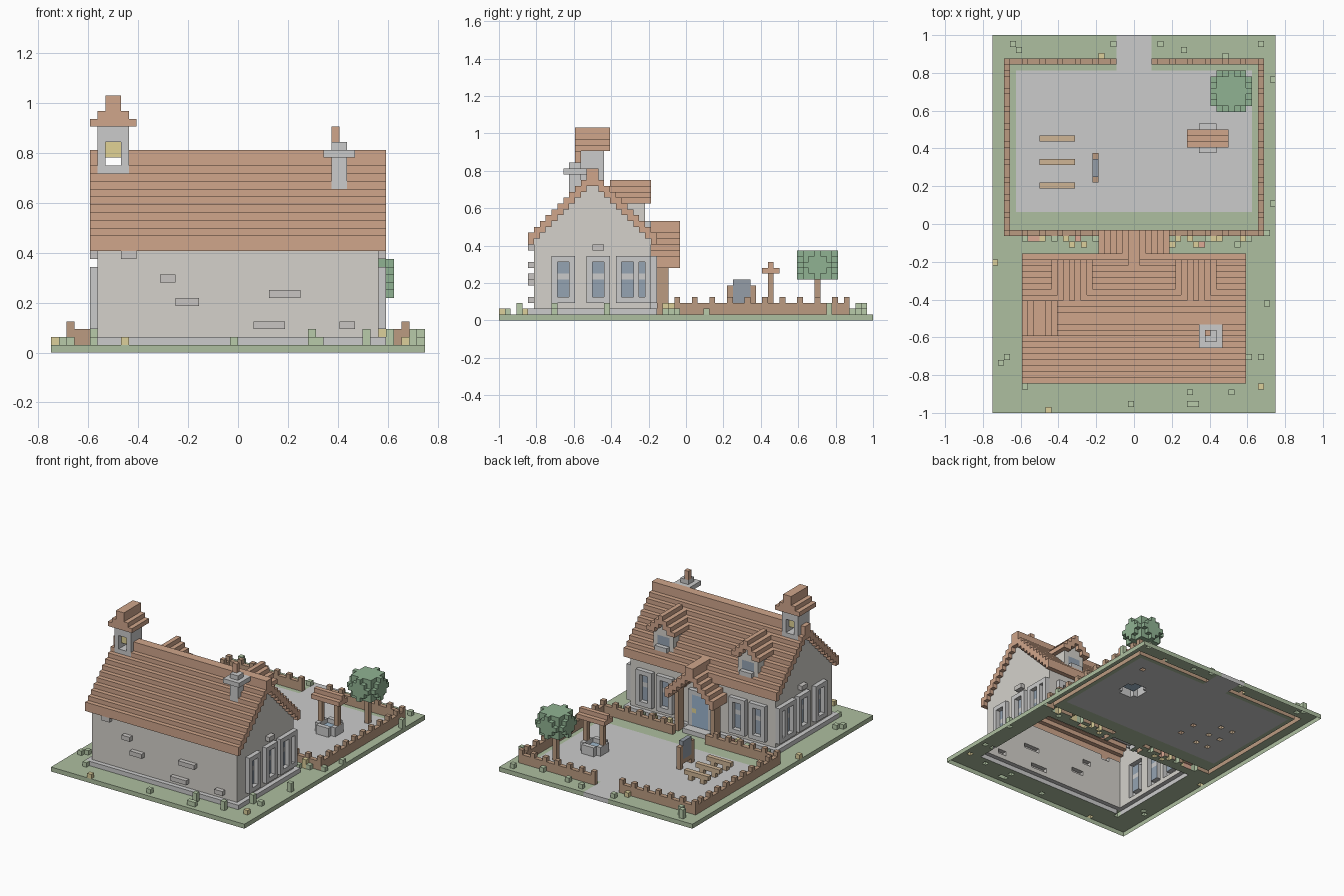
import bpy, bmesh, random

if "Cube" in bpy.data.objects:
    bpy.data.objects.remove(bpy.data.objects["Cube"])

random.seed(4)
U = 1 / 32            # size of one block
cells = {}            # block position -> part name


def box(part, x, y, z):
    """Fill a block range; part None carves it away."""
    for i in range(*x):
        for j in range(*y):
            for k in range(*z):
                if part:
                    cells[i, j, k] = part
                else:
                    cells.pop((i, j, k), None)


def both(part, x, y, z):
    """Fill a range and its mirror in x."""
    box(part, x, y, z)
    box(part, (-x[1], -x[0]), y, z)


# ground, paved yard and path
box("grass", (-24, 24), (-32, 32), (0, 1))
box("paving", (-20, 20), (2, 26), (0, 1))
box("paving", (-3, 3), (26, 32), (0, 1))

# house body with gables
box("plinth", (-19, 19), (-27, -5), (1, 2))
box("walls", (-18, 18), (-26, -6), (2, 14))
for d in range(10):
    box("walls", (-18, 18), (-17 - d, -15 + d), (13, 24 - d))

# main stepped roof with ridge cap
for d in range(11):
    for y in (-17 - d, -16 + d):
        box("roof", (-19, 19), (y, y + 1), (23 - d, 25 - d))
box("roof", (-19, 19), (-17, -15), (25, 26))

# protruding bricks on the front and the ends
for x0, x1, z in ((-15, -13, 12), (-10, -8, 9), (-8, -5, 6), (4, 8, 7), (2, 6, 3), (13, 15, 3)):
    box("bricks", (x0, x1), (-27, -26), (z, z + 1))
both("bricks", (18, 19), (-16, -14), (12, 13))

# gable-end windows
for a, b in ((-22, -20), (-16, -14), (-11, -9), (-8, -7)):
    both("window_frames", (18, 19), (a - 1, b + 1), (3, 4))
    both("window_frames", (18, 19), (a - 1, b + 1), (10, 11))
    for j in (a - 1, b):
        both("window_frames", (18, 19), (j, j + 1), (4, 10))
    both("glass", (17, 18), (a, b), (4, 10))
    both("window_frames", (17, 18), (a, b), (7, 8))

# yard-side windows
for a in (8, 13):
    both("window_frames", (a - 1, a + 3), (-6, -5), (3, 4))
    both("window_frames", (a - 1, a + 3), (-6, -5), (10, 11))
    for i in (a - 1, a + 2):
        both("window_frames", (i, i + 1), (-6, -5), (4, 10))
    both("glass", (a, a + 2), (-7, -6), (4, 10))
    both("window_frames", (a, a + 2), (-7, -6), (7, 8))

# dormers
both("walls", (8, 13), (-13, -7), (14, 21))
both("walls", (9, 12), (-13, -7), (21, 22))
both("walls", (10, 11), (-13, -7), (22, 23))
both("glass", (9, 12), (-8, -7), (17, 19))
both("window_frames", (9, 12), (-7, -6), (16, 17))
for d in range(4):
    for i in {10 - d, 10 + d}:
        both("dormer_roofs", (i, i + 1), (-13, -6), (max(20, 22 - d), 24 - d))

# porch: roof, posts, door and step
for d in range(6):
    both("porch_roof", (d, d + 1), (-9 if d < 2 else -7, -1), (14 - d, 16 - d))
box("porch_roof", (-1, 1), (-9, -1), (16, 17))
both("porch_posts", (4, 5), (-5, -3), (1, 10))
both("window_frames", (2, 3), (-6, -5), (2, 10))
box("window_frames", (-3, 3), (-6, -5), (9, 10))
box("door", (-2, 2), (-6, -5), (2, 9))
box("bell", (1, 2), (-6, -5), (5, 6))
box("plinth", (-3, 3), (-5, -3), (1, 2))

# bell tower
box("bell_tower", (-18, -14), (-18, -14), (21, 29))
box(None, (-17, -15), (-18, -14), (24, 27))
box("bell", (-17, -15), (-17, -15), (25, 27))
for i, z in enumerate(((29, 30), (30, 31), (31, 33))):
    box("bell_tower_roof", (-19 + i, -13 - i), (-19, -13), z)

# chimney
box("chimney", (12, 14), (-20, -18), (18, 27))
box("chimney", (11, 15), (-21, -17), (25, 26))
box("chimney_pot", (12, 13), (-19, -18), (27, 29))

# yard fence with raised posts
both("fence", (21, 22), (-2, 28), (1, 3))
both("fence", (3, 22), (27, 28), (1, 3))
both("fence", (4, 22), (-2, -1), (1, 3))
for j in range(-2, 28, 3):
    both("fence", (21, 22), (j, j + 1), (3, 4))
for i in range(3, 22, 3):
    both("fence", (i, i + 1), (27, 28), (3, 4))
    if i > 3:
        both("fence", (i, i + 1), (-2, -1), (3, 4))

# well
for r, s in ((1, 2), (2, 1)):
    box("well", (12 - r, 13 + r), (14 - s, 15 + s), (1, 3))
box(None, (11, 14), (13, 16), (2, 3))
box("water", (11, 14), (13, 16), (1, 2))
for i in (10, 14):
    box("well_posts", (i, i + 1), (14, 15), (3, 8))
box("well_roof", (9, 16), (13, 16), (8, 9))
box("well_roof", (9, 16), (14, 15), (9, 10))

# benches
for j in (6, 10, 14):
    box("benches", (-16, -10), (j, j + 1), (2, 3))
    for i in (-15, -12):
        box("benches", (i, i + 1), (j, j + 1), (1, 2))

# standing board
for j in (7, 11):
    box("board_frame", (-7, -6), (j, j + 1), (1, 6))
box("board_frame", (-7, -6), (8, 11), (2, 3))
box("board_slate", (-7, -6), (8, 11), (3, 7))

# tree
box("tree_trunk", (16, 17), (22, 23), (1, 8))
for i in range(-3, 4):
    for j in range(-3, 4):
        for k in range(-2, 3):
            if i * i + j * j + k * k <= 13:
                cells[16 + i, 22 + j, 9 + k] = "tree_leaves"

# flower bed along the fence
for i in list(range(-19, -6)) + list(range(6, 20)):
    if random.random() < 0.7:
        j = random.choice((-3, -3, -4))
        part = random.choice(("red_flowers", "yellow_flowers", "tufts"))
        box(part, (i, i + 1), (j, j + 1), (1, random.choice((2, 3))))

# scattered tufts and flowers
for n, (i, j) in enumerate(((-21, 30), (-4, 30), (4, 30), (21, 30), (-20, 29), (-6, 28), (8, 29),
                            (15, 28), (23, 24), (23, 3), (22, -2), (-24, -7), (22, -14),
                            (-22, -23), (-23, -24), (21, -23), (19, -23), (21, -28), (-19, -28),
                            (-1, -31), (9, -29), (9, -31), (10, -31), (-15, -32), (16, -29))):
    part = "yellow_flowers" if n % 6 == 5 else "tufts"
    box(part, (i, i + 1), (j, j + 1), (1, 3 if n % 4 == 0 else 2))

# colours of the parts
tile, wood, stone = (0.63, 0.38, 0.26), (0.50, 0.33, 0.22), (0.66, 0.64, 0.60)
colours = {
    "grass": (0.42, 0.52, 0.35), "tufts": (0.48, 0.60, 0.40), "tree_leaves": (0.28, 0.45, 0.29),
    "paving": (0.52, 0.52, 0.52), "walls": stone, "bricks": (0.58, 0.56, 0.54),
    "roof": tile, "dormer_roofs": tile, "porch_roof": tile, "bell_tower_roof": tile,
    "well_roof": tile, "chimney_pot": tile, "fence": wood, "porch_posts": wood,
    "well_posts": wood, "benches": (0.62, 0.46, 0.30), "board_frame": wood, "tree_trunk": wood,
    "glass": (0.30, 0.37, 0.45), "board_slate": (0.30, 0.34, 0.39), "water": (0.35, 0.48, 0.60),
    "door": (0.33, 0.46, 0.62), "bell": (0.75, 0.65, 0.30),
    "yellow_flowers": (0.72, 0.63, 0.33), "red_flowers": (0.72, 0.40, 0.30),
}

# skin each part: only exposed faces, nothing underneath the ground
for part in sorted(set(cells.values())):
    bm, verts = bmesh.new(), {}
    for c in (c for c, p in cells.items() if p == part):
        for axis in range(3):
            for s in (0, 1):
                near = list(c)
                near[axis] += 2 * s - 1
                if tuple(near) in cells or near[2] < 0:
                    continue
                face = []
                for u, v in ((0, 0), (1, 0), (1, 1), (0, 1)):
                    p = list(c)
                    p[axis] += s
                    p[(axis + 1) % 3] += u
                    p[(axis + 2) % 3] += v
                    p = tuple(p)
                    if p not in verts:
                        verts[p] = bm.verts.new([q * U for q in p])
                    face.append(verts[p])
                bm.faces.new(face if s else face[::-1])
    bmesh.ops.dissolve_limit(bm, angle_limit=0.01, verts=bm.verts[:], edges=bm.edges[:])
    mesh = bpy.data.meshes.new(part)
    bm.to_mesh(mesh)
    bm.free()
    if part in colours:
        mat = bpy.data.materials.new(part)
        mat.diffuse_color = (*colours[part], 1)
        mat.use_nodes = True
        mat.node_tree.nodes["Principled BSDF"].inputs["Base Color"].default_value = mat.diffuse_color
        mesh.materials.append(mat)
    bpy.context.collection.objects.link(bpy.data.objects.new(part, mesh))
